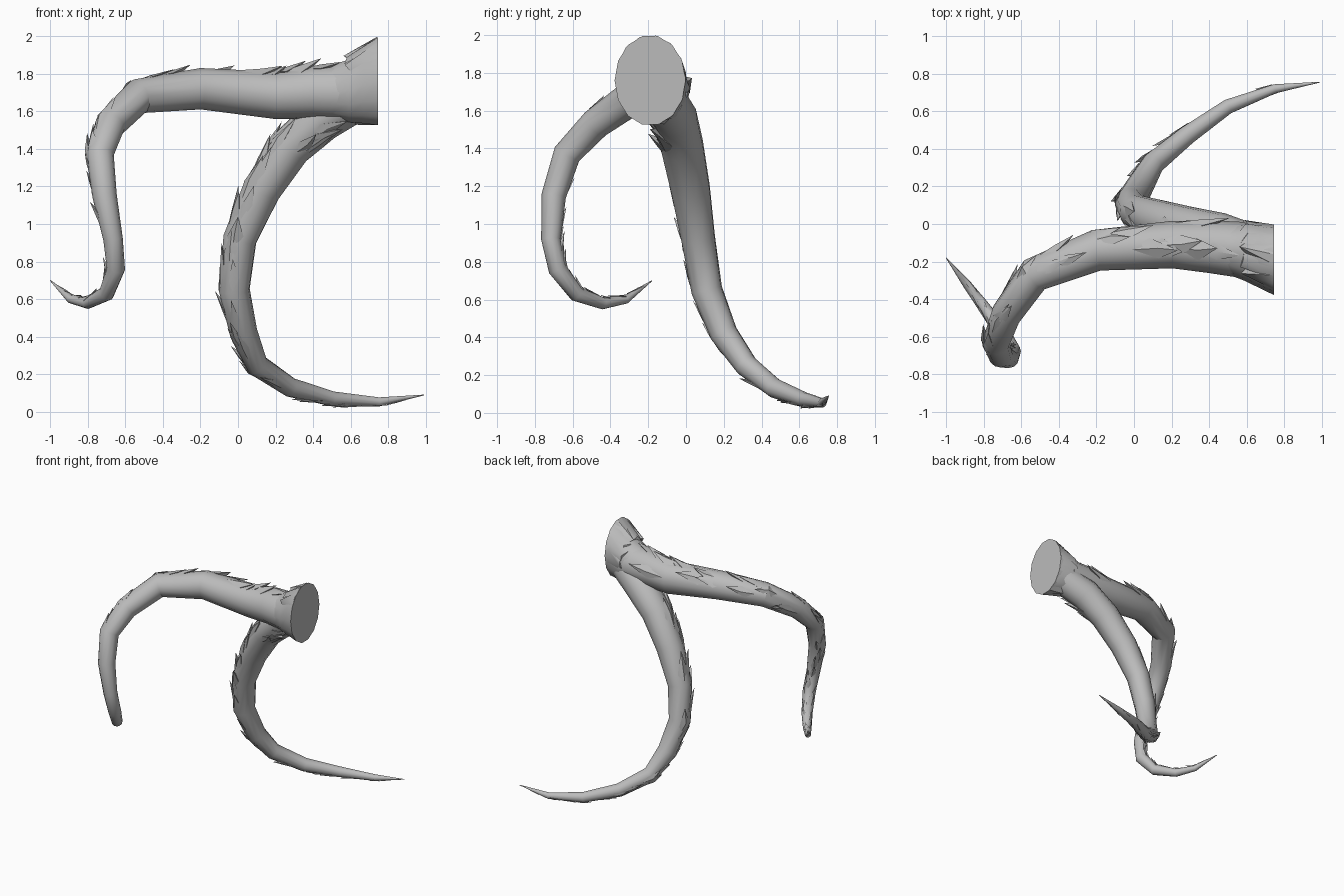
import bpy, bmesh, math, random
from mathutils import Vector

if "Cube" in bpy.data.objects:
    bpy.data.objects.remove(bpy.data.objects["Cube"], do_unlink=True)
random.seed(4)

bark = bpy.data.materials.new("bark_grey")
bark.use_nodes = True
GREY = (0.5, 0.5, 0.5, 1)
bark.diffuse_color = GREY
bark.node_tree.nodes["Principled BSDF"].inputs["Base Color"].default_value = GREY


def finish(bm, name):
    """Turn a bmesh into a shaded object."""
    bmesh.ops.recalc_face_normals(bm, faces=bm.faces)
    mesh = bpy.data.meshes.new(name)
    bm.to_mesh(mesh)
    bm.free()
    mesh.materials.append(bark)
    obj = bpy.data.objects.new(name, mesh)
    bpy.context.collection.objects.link(obj)
    bpy.ops.object.select_all(action="DESELECT")
    obj.select_set(True)
    bpy.context.view_layer.objects.active = obj
    bpy.ops.object.shade_smooth_by_angle(angle=math.radians(32))
    return obj


def loft(bm, rings):
    """Skin a list of point rings and cap both ends."""
    loops = [[bm.verts.new(p) for p in ring] for ring in rings]
    n = len(loops[0])
    for a, b in zip(loops, loops[1:]):
        for i in range(n):
            j = (i + 1) % n
            bm.faces.new((a[i], a[j], b[j], b[i]))
    bm.faces.new(loops[0])
    bm.faces.new(loops[-1])


class Branch:
    """A tapering limb following points of (x, y, z, radius)."""

    def __init__(self, path):
        self.c = [Vector(p[:3]) for p in path]
        self.r = [p[3] for p in path]
        self.frames = []
        u = Vector((0, 0, 1))
        last = len(path) - 1
        for i in range(len(path)):
            t = (self.c[min(i + 1, last)] - self.c[max(i - 1, 0)]).normalized()
            u = (u - t * u.dot(t)).normalized()
            self.frames.append((u.copy(), t.cross(u)))

    def point(self, pos, angle, lift=0.0):
        pos = max(0, min(pos, len(self.c) - 1.001))
        i, f = int(pos), pos % 1
        ends = []
        for k in (i, i + 1):
            u, v = self.frames[k]
            d = u * math.cos(angle) + v * math.sin(angle)
            ends.append(self.c[k] + d * (self.r[k] + lift))
        return ends[0].lerp(ends[1], f)

    def limb(self, name, sides=12):
        bm = bmesh.new()
        loft(bm, [[self.point(k, math.tau * s / sides) for s in range(sides)]
                  for k in range(len(self.c))])
        return finish(bm, name)

    def scales(self, name, bias, count, spread):
        """Torn bark slivers whose loose points face the trunk end."""
        bm = bmesh.new()
        bias = Vector(bias)
        for k in range(count):
            pos = 0.7 + (len(self.c) - 2.0) * (k + random.random()) / count
            i = min(int(pos), len(self.c) - 2)
            u, v = self.frames[i]
            ang = math.atan2(bias.dot(v), bias.dot(u)) + random.uniform(-spread, spread)
            rad = self.r[i]
            step = (self.c[i + 1] - self.c[i]).length
            half = (0.05 + rad * 0.6) / step * random.uniform(0.7, 1.2)
            half = min(half, 0.7)
            width = random.uniform(0.3, 0.5)
            lift = rad * random.uniform(0.12, 0.32)
            root = self.point(pos + half, ang, -0.004)
            left = self.point(pos, ang - width, 0.002)
            right = self.point(pos + 0.1, ang + width, 0.002)
            ridge = self.point(pos, ang, lift * 0.45)
            tip = self.point(pos - half, ang + random.uniform(-0.2, 0.2), lift)
            under = self.point(pos - half * 0.3, ang, -0.02 * rad / 0.1)
            a, b, c, d, e, f = [bm.verts.new(p) for p in (root, left, right, ridge, tip, under)]
            for face in ((a, b, d), (a, d, c), (d, b, e), (d, e, c),
                         (e, b, f), (c, e, f), (b, a, f), (a, c, f)):
                bm.faces.new(face)
        return finish(bm, name)


# Upper limb: runs level, then hooks down, forward and back up
upper = Branch([
    (0.60, -0.14, 1.70, 0.150), (0.40, -0.12, 1.70, 0.140), (0.20, -0.11, 1.685, 0.126),
    (-0.20, -0.14, 1.72, 0.110), (-0.53, -0.27, 1.68, 0.094), (-0.68, -0.48, 1.53, 0.082),
    (-0.735, -0.63, 1.37, 0.074), (-0.71, -0.70, 1.15, 0.065), (-0.665, -0.715, 0.92, 0.052),
    (-0.65, -0.68, 0.76, 0.049), (-0.70, -0.58, 0.63, 0.042), (-0.80, -0.44, 0.58, 0.032),
    (-0.89, -0.32, 0.60, 0.023), (-1.0, -0.18, 0.70, 0.002)])
upper.limb("upper_branch")
upper.scales("upper_bark_slivers", (-0.5, 0.5, 0.6), 44, 1.0)

# Lower limb: drops away from the trunk end and sweeps back outwards
lower = Branch([
    (0.62, -0.12, 1.66, 0.12), (0.45, -0.06, 1.56, 0.122), (0.28, -0.02, 1.41, 0.115),
    (0.125, 0.025, 1.18, 0.105), (0.01, 0.065, 0.92, 0.091), (-0.02, 0.11, 0.65, 0.083),
    (0.03, 0.20, 0.42, 0.074), (0.10, 0.32, 0.25, 0.062), (0.28, 0.47, 0.13, 0.052),
    (0.50, 0.625, 0.07, 0.040), (0.75, 0.72, 0.053, 0.025), (0.99, 0.755, 0.09, 0.002)])
lower.limb("lower_branch")
lower.scales("lower_bark_slivers", (-0.7, -0.2, -0.5), 38, 1.1)

# Flared collar with the flat cut end
collar = [(0.745, -0.19, 1.76, 0.188, 0.24), (0.67, -0.17, 1.742, 0.172, 0.212),
          (0.59, -0.148, 1.71, 0.155, 0.172), (0.48, -0.13, 1.70, 0.13, 0.135)]
bm = bmesh.new()
loft(bm, [[Vector((x, y + ry * math.cos(math.tau * s / 14), z + rz * math.sin(math.tau * s / 14)))
           for s in range(14)] for x, y, z, ry, rz in collar])
finish(bm, "cut_collar")

# Broken ridge of bark behind the collar
bm = bmesh.new()
for s in range(9):
    ang = math.radians(-75 + s * 26)
    ring = []
    for x, y, z, ry, rz in (collar[0], collar[2]):
        for da, k in ((-0.28, 0.97), (0.0, 1.0 if x > 0.7 else 1.09), (0.28, 0.97)):
            ring.append(bm.verts.new((x - (0.004 if x > 0.7 else random.uniform(-0.03, 0.03)),
                                      y + ry * k * math.cos(ang + da),
                                      z + rz * k * math.sin(ang + da))))
    bmesh.ops.convex_hull(bm, input=ring)
finish(bm, "collar_bark_ridges")
